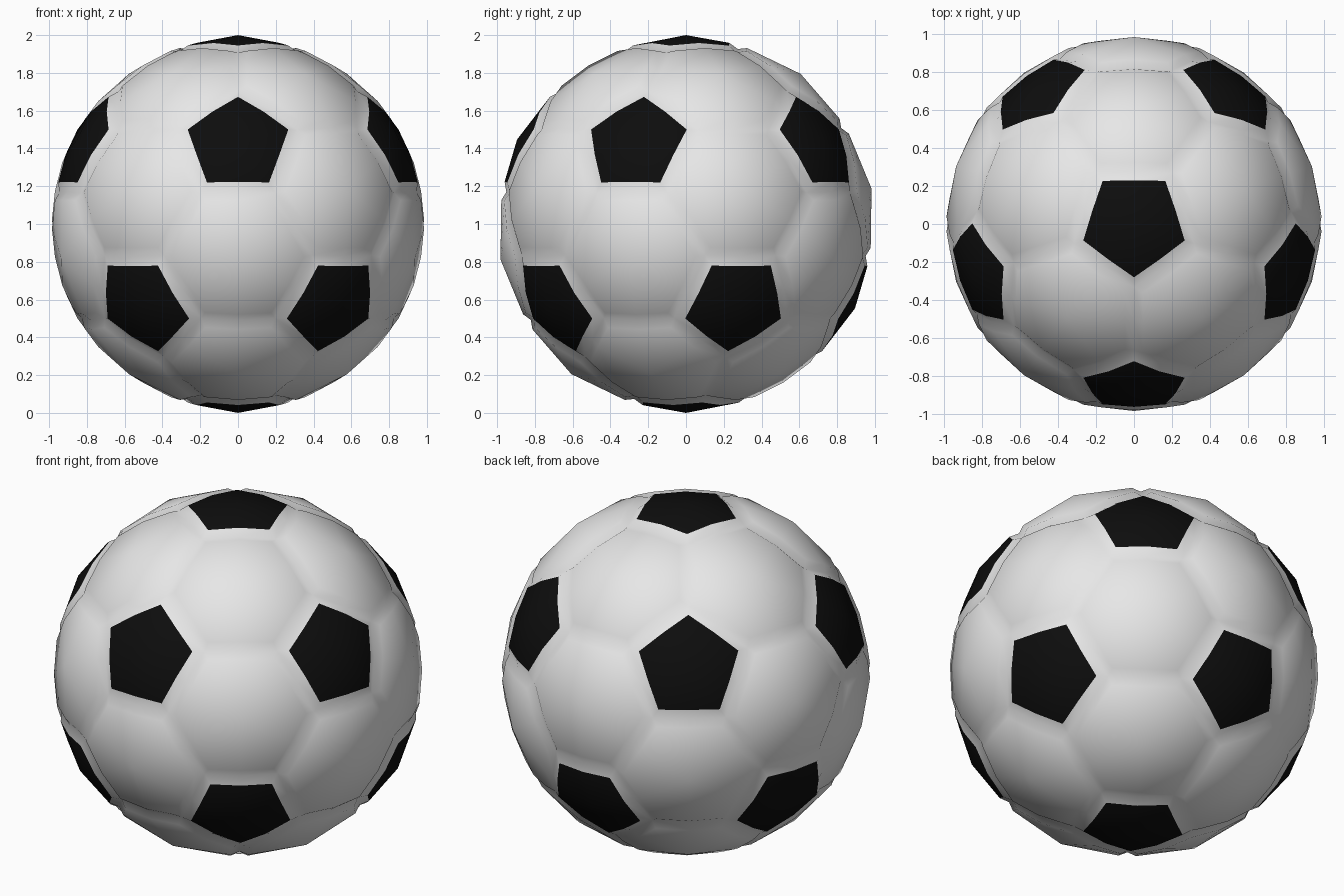
import bpy, bmesh, math
from mathutils import Vector
from itertools import combinations

if "Cube" in bpy.data.objects:
    bpy.data.objects.remove(bpy.data.objects["Cube"])

R_MID, R_EDGE, R_SEAM = 1.0, 0.986, 0.966   # panel centre, panel rim, groove bottom
CENTRE = Vector((0, 0, 1))


def material(name, value):
    m = bpy.data.materials.new(name)
    m.diffuse_color = (value, value, value, 1)
    m.use_nodes = True
    m.node_tree.nodes["Principled BSDF"].inputs["Base Color"].default_value = m.diffuse_color
    return m


# icosahedron directions: one pole up, one upper point facing the front
h, r = 1 / math.sqrt(5), 2 / math.sqrt(5)
pts = [Vector((0, 0, 1)), Vector((0, 0, -1))]
for k in range(5):
    for start, z in ((-90, h), (90, -h)):
        a = math.radians(start + 72 * k)
        pts.append(Vector((r * math.cos(a), r * math.sin(a), z)))


def near(a, b):
    return 0.1 < (a - b).length < 1.2


def ring_sorted(centre, corners):
    n = centre.normalized()
    u = (corners[0] - n * corners[0].dot(n)).normalized()
    w = n.cross(u)
    return sorted(corners, key=lambda c: math.atan2(c.dot(w), c.dot(u)))


bm = bmesh.new()


def add_panel(corners, shrink, mat):
    """Puffed panel with a rim that slopes down into the seam."""
    centre = sum(corners, Vector()) / len(corners)
    corners = ring_sorted(centre, corners)
    ring = []
    for i, c in enumerate(corners):
        ring += [c, (c + corners[(i + 1) % len(corners)]) / 2]

    def vert(p, radius):
        return bm.verts.new(p.normalized() * radius + CENTRE)

    low = [vert(p, R_SEAM) for p in ring]
    top = [vert(centre.lerp(p, shrink), R_EDGE) for p in ring]
    mid = vert(centre, R_MID)
    n = len(ring)
    for i in range(n):
        j = (i + 1) % n
        bm.faces.new((low[i], low[j], top[j], top[i]))
    for i in range(0, n, 2):
        f = bm.faces.new((mid, top[i - 1], top[i], top[i + 1]))
        f.material_index = mat


# black pentagons around each icosahedron point
for p in pts:
    add_panel([p.lerp(q, 1 / 3) for q in pts if near(p, q)], 0.81, 1)
# white hexagons on each icosahedron triangle
for tri in combinations(pts, 3):
    if all(near(a, b) for a, b in combinations(tri, 2)):
        add_panel([a.lerp(b, 1 / 3) for a in tri for b in tri if a is not b], 0.86, 0)

bmesh.ops.remove_doubles(bm, verts=bm.verts, dist=0.001)
bmesh.ops.recalc_face_normals(bm, faces=bm.faces)
for f in bm.faces:
    f.smooth = True
me = bpy.data.meshes.new("ball")
bm.to_mesh(me)
bm.free()
me.materials.append(material("white leather", 0.8))
me.materials.append(material("black leather", 0.004))
bpy.context.collection.objects.link(bpy.data.objects.new("ball", me))
